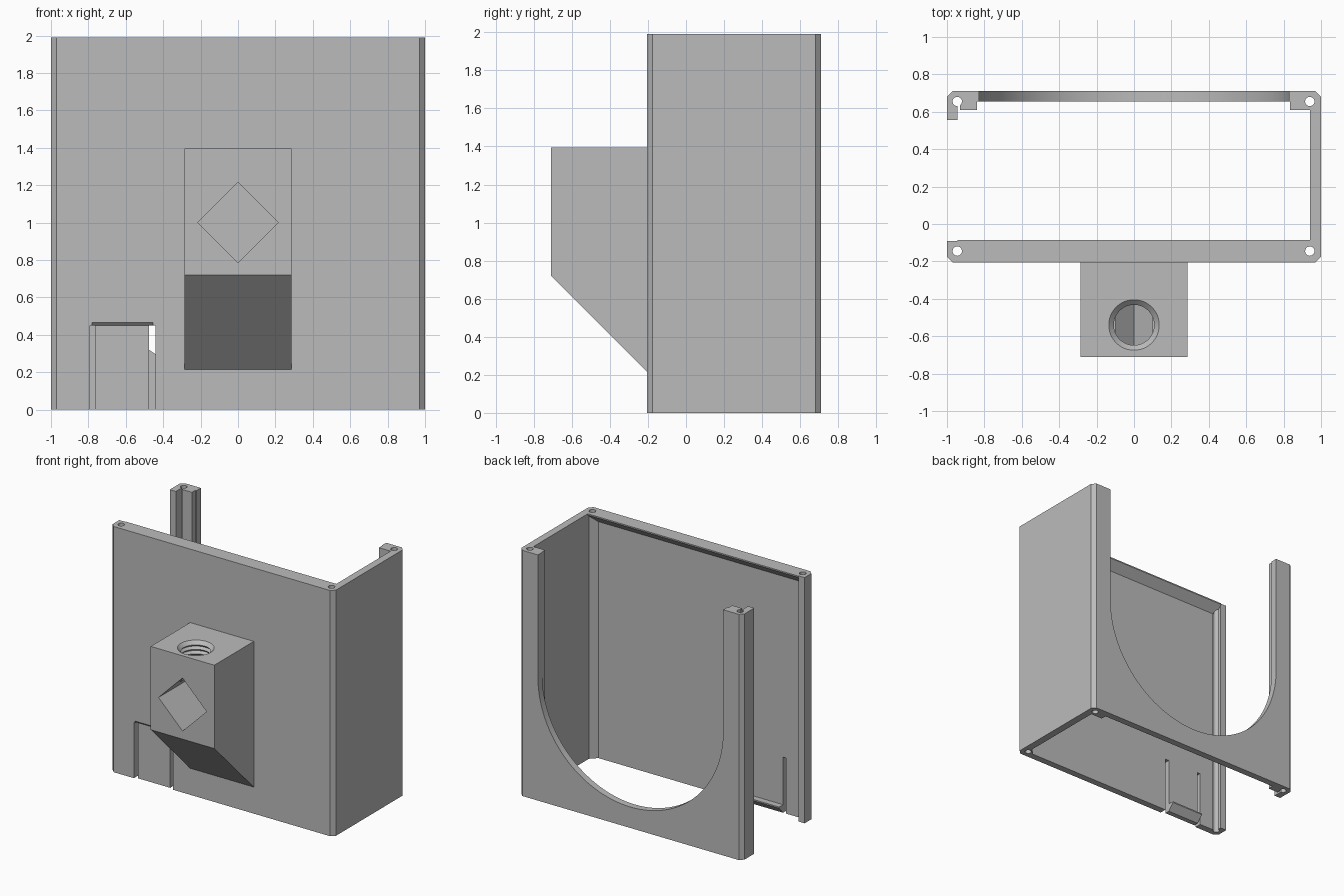
import bpy, bmesh, math
from mathutils import Vector

cube = bpy.data.objects.get("Cube")
if cube:
    bpy.data.objects.remove(cube, do_unlink=True)

H = 1.99            # case height
HOLE_R = 0.025      # corner screw holes

grey = bpy.data.materials.new("plain grey")
grey.use_nodes = True
grey.diffuse_color = (0.5, 0.5, 0.5, 1)
grey.node_tree.nodes["Principled BSDF"].inputs["Base Color"].default_value = (0.5, 0.5, 0.5, 1)


def finish(name, bm):
    bmesh.ops.recalc_face_normals(bm, faces=bm.faces[:])
    me = bpy.data.meshes.new(name)
    bm.to_mesh(me)
    bm.free()
    me.materials.append(grey)
    ob = bpy.data.objects.new(name, me)
    bpy.context.collection.objects.link(ob)
    return ob


def prism(name, pts, axis, lo, hi):
    """Extrude a 2D profile along x (pts are y,z), y (x,z) or z (x,y)."""
    place = {"x": lambda a, b: (lo, a, b),
             "y": lambda a, b: (a, lo, b),
             "z": lambda a, b: (a, b, lo)}[axis]
    shift = Vector([(hi - lo) * (axis == c) for c in "xyz"])
    bm = bmesh.new()
    face = bm.faces.new([bm.verts.new(place(a, b)) for a, b in pts])
    ext = bmesh.ops.extrude_face_region(bm, geom=[face])
    bmesh.ops.translate(bm, vec=shift,
                        verts=[v for v in ext["geom"] if isinstance(v, bmesh.types.BMVert)])
    return finish(name, bm)


def circle(cx, cy, r, n=24):
    return [(cx + r * math.cos(2 * math.pi * i / n), cy + r * math.sin(2 * math.pi * i / n))
            for i in range(n)]


def lathe(name, profile, cx, cy, n=48):
    """Revolve an (r, z) profile round a vertical axis."""
    bm = bmesh.new()
    vs = [bm.verts.new((cx + r, cy, z)) for r, z in profile]
    es = [bm.edges.new(p) for p in zip(vs, vs[1:])]
    bmesh.ops.spin(bm, geom=vs + es, cent=(cx, cy, 0), axis=(0, 0, 1),
                   angle=2 * math.pi, steps=n)
    bmesh.ops.remove_doubles(bm, verts=bm.verts[:], dist=1e-4)
    return finish(name, bm)


def combine(ob, tool, operation="DIFFERENCE"):
    tool.hide_render = True
    mod = ob.modifiers.new("bool", "BOOLEAN")
    mod.operation, mod.solver, mod.object = operation, "EXACT", tool
    bpy.context.view_layer.objects.active = ob
    bpy.ops.object.modifier_apply(modifier=mod.name)
    bpy.data.objects.remove(tool, do_unlink=True)


def smooth(ob):
    bpy.ops.object.select_all(action="DESELECT")
    ob.select_set(True)
    bpy.context.view_layer.objects.active = ob
    bpy.ops.object.shade_smooth_by_angle(angle=math.radians(25))


# Case walls: one plan, open on the right side, with corner posts
plan = [(-1, -0.175), (-0.97, -0.205), (0.97, -0.205), (1, -0.175),
        (1, 0.68), (0.97, 0.71), (-0.97, 0.71), (-1, 0.68),
        (-1, 0.555), (-0.945, 0.555), (-0.945, 0.645), (-0.93, 0.645),
        (-0.93, 0.61), (-0.84, 0.61), (-0.84, 0.655),
        (0.835, 0.655), (0.835, 0.61), (0.94, 0.61),
        (0.94, -0.10), (0.89, -0.15),
        (-0.945, -0.15), (-0.945, -0.09), (-1, -0.09)]
case = prism("case_walls", plan, "z", 0, H)

# Sloped lip along the inside top of the front wall
lip = [(-0.17, H), (-0.085, H), (-0.085, H - 0.01), (-0.15, H - 0.075), (-0.17, H - 0.075)]
combine(case, prism("lip", lip, "x", -0.945, 0.96), "UNION")

# Round-bottomed opening in the back wall
R = 0.83
arch = [(R * math.cos(math.pi + math.pi * i / 64), 1 + R * math.sin(math.pi + math.pi * i / 64))
        for i in range(65)]
combine(case, prism("arch_cutter", arch + [(R, 2.2), (-R, 2.2)], "y", 0.6, 0.8))

# Screw holes down the four corners
for x, y in ((-0.945, -0.145), (0.94, -0.145), (0.94, 0.655), (-0.945, 0.655)):
    combine(case, prism("hole_cutter", circle(x, y, HOLE_R), "z", -0.1, H + 0.1))

# Spring latch: recessed face, then a slot on each side
recess = [(-0.25, -0.1), (-0.19, -0.1), (-0.19, 0.45), (-0.205, 0.465), (-0.25, 0.51)]
combine(case, prism("recess_cutter", recess, "x", -0.78, -0.455))
for x0, x1 in ((-0.79, -0.765), (-0.475, -0.44)):
    slot = [(x0, -0.1), (x1, -0.1), (x1, 0.45), (x0, 0.45)]
    combine(case, prism("slot_cutter", slot, "y", -0.3, -0.1))
smooth(case)

# Hook on the inside of the latch
prism("latch_hook", [(-0.16, 0), (-0.15, 0), (-0.10, 0.055), (-0.10, 0.065), (-0.16, 0.065)],
      "x", -0.765, -0.475)

# Mounting block with a 45 degree underside
block = prism("mounting_block",
              [(-0.2, 1.395), (-0.71, 1.395), (-0.71, 0.72), (-0.205, 0.215), (-0.2, 0.215)],
              "x", -0.285, 0.285)
d = 0.215
combine(block, prism("diamond_cutter", [(0, 1 - d), (d, 1), (0, 1 + d), (-d, 1)],
                     "y", -0.8, -0.29))

# Threaded hole from the top into the diamond pocket
thread = [(0, 1.42), (0.16, 1.42), (0.108, 1.368)]
z = 1.368
while z > 1.13:
    thread += [(0.126, z - 0.018), (0.108, z - 0.036)]
    z -= 0.036
thread += [(0, z)]
combine(block, lathe("thread_cutter", thread, 0, -0.54))
smooth(block)
